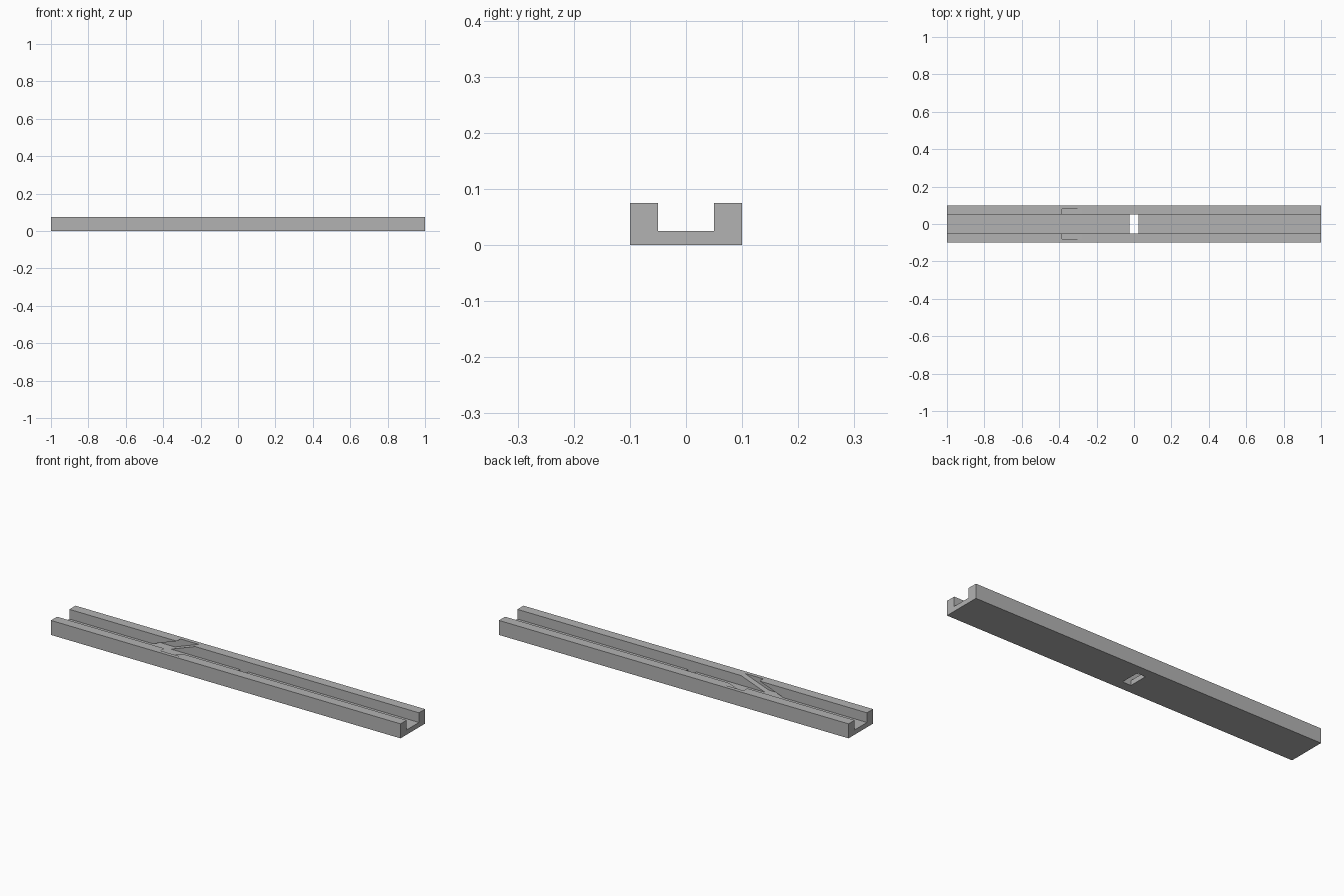
import bpy, bmesh
from mathutils import Vector

cube = bpy.data.objects.get("Cube")
if cube:
    bpy.data.objects.remove(cube, do_unlink=True)

WIDTH, HEIGHT, WALL, FLOOR = 0.2, 0.075, 0.05, 0.025
INNER = WIDTH / 2 - WALL

grey = bpy.data.materials.new("plain_grey")
grey.use_nodes = True
grey.diffuse_color = (0.45, 0.45, 0.45, 1)
grey.node_tree.nodes["Principled BSDF"].inputs["Base Color"].default_value = (0.45, 0.45, 0.45, 1)


def prism(name, outline, direction):
    """Extrude a closed outline along a direction into a solid."""
    bm = bmesh.new()
    face = bm.faces.new([bm.verts.new(p) for p in outline])
    extruded = bmesh.ops.extrude_face_region(bm, geom=[face])["geom"]
    moved = [g for g in extruded if isinstance(g, bmesh.types.BMVert)]
    bmesh.ops.translate(bm, verts=moved, vec=Vector(direction))
    bmesh.ops.recalc_face_normals(bm, faces=bm.faces)
    mesh = bpy.data.meshes.new(name)
    bm.to_mesh(mesh)
    bm.free()
    mesh.materials.append(grey)
    obj = bpy.data.objects.new(name, mesh)
    bpy.context.collection.objects.link(obj)
    return obj


def cut(target, cutter):
    """Apply a boolean difference, then discard the cutter."""
    cutter.hide_render = True
    mod = target.modifiers.new("cut", 'BOOLEAN')
    mod.operation, mod.solver, mod.object = 'DIFFERENCE', 'EXACT', cutter
    bpy.context.view_layer.objects.active = target
    bpy.ops.object.modifier_apply(modifier=mod.name)
    bpy.data.objects.remove(cutter, do_unlink=True)


# U-shaped channel running the full length
half = [(WIDTH / 2, 0), (WIDTH / 2, HEIGHT), (INNER, HEIGHT), (INNER, FLOOR)]
profile = half + [(-y, z) for y, z in reversed(half)]
channel = prism("channel_rail", [(-1, y, z) for y, z in profile], (2, 0, 0))

# Rectangular hole through the middle of the floor
h = 0.024
hole = prism("hole_cutter", [(-h, -INNER, -0.02), (h, -INNER, -0.02),
                             (h, -INNER, 0.04), (-h, -INNER, 0.04)], (0, 2 * INNER, 0))
cut(channel, hole)

# Slanted pocket let into both inner walls, sloping down to the floor
SLOPE, LEFT, RIGHT, DEPTH = 2.75, -0.385, -0.28, 0.08


def slanted(x, z):
    return (x + (z - HEIGHT) * SLOPE, -DEPTH, z)


top = HEIGHT + 0.02
pocket = prism("pocket_cutter", [slanted(LEFT, FLOOR), slanted(RIGHT, FLOOR),
                                 slanted(RIGHT, top), slanted(LEFT, top)], (0, 2 * DEPTH, 0))
cut(channel, pocket)
